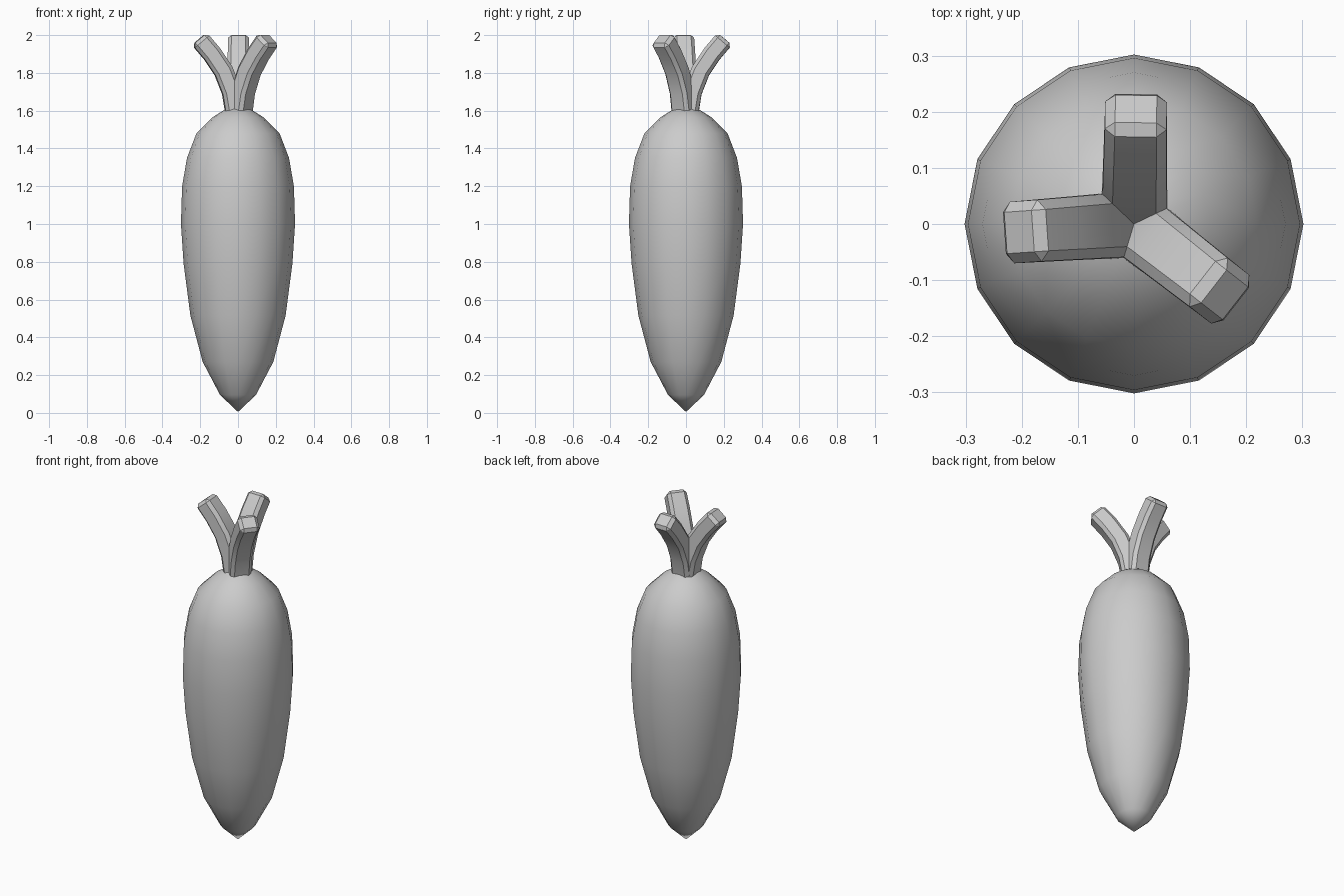
import bpy
import bmesh
from math import cos, sin, pi, radians
from mathutils import Vector, Matrix

default = bpy.data.objects.get("Cube")
if default:
    bpy.data.objects.remove(default, do_unlink=True)

# One plain grey colour for everything
grey = bpy.data.materials.new("plain_grey")
grey.use_nodes = True
grey.diffuse_color = (0.6, 0.6, 0.6, 1)
grey.node_tree.nodes["Principled BSDF"].inputs["Base Color"].default_value = (0.6, 0.6, 0.6, 1)


def loft(name, rings, angle):
    """Skin a stack of equal-sized rings, close both ends, smooth below the angle."""
    bm = bmesh.new()
    loops = [[bm.verts.new(p) for p in ring] for ring in rings]
    n = len(loops[0])
    for low, high in zip(loops, loops[1:]):
        for i in range(n):
            j = (i + 1) % n
            bm.faces.new((low[i], low[j], high[j], high[i]))
    bm.faces.new(loops[0][::-1])
    bm.faces.new(loops[-1])
    bmesh.ops.remove_doubles(bm, verts=bm.verts, dist=0.0005)
    bmesh.ops.recalc_face_normals(bm, faces=bm.faces)
    mesh = bpy.data.meshes.new(name)
    bm.to_mesh(mesh)
    bm.free()
    mesh.materials.append(grey)
    obj = bpy.data.objects.new(name, mesh)
    bpy.context.collection.objects.link(obj)
    bpy.ops.object.select_all(action='DESELECT')
    obj.select_set(True)
    bpy.context.view_layer.objects.active = obj
    bpy.ops.object.shade_smooth_by_angle(angle=radians(angle))
    return obj


# Root body: sixteen-sided turned profile of (radius, height)
SIDES = 16
profile = [(0.0001, 0.005), (0.095, 0.095), (0.187, 0.27), (0.252, 0.515),
           (0.288, 0.79), (0.302, 1.0), (0.296, 1.2), (0.27, 1.35),
           (0.22, 1.48), (0.135, 1.565), (0.055, 1.615), (0.0001, 1.62)]
loft("root_body",
     [[Vector((r * cos(2 * pi * i / SIDES), r * sin(2 * pi * i / SIDES), z))
       for i in range(SIDES)] for r, z in profile], 60)


def section(center, tangent, wide, thick, cut):
    """Chamfered rectangle square to the path, which lies in the xz plane."""
    across = Vector((0, 1, 0))
    out = across.cross(tangent)
    w, t = wide / 2, thick / 2
    corners = []
    for sx, sy in ((1, 1), (-1, 1), (-1, -1), (1, -1)):
        pair = [(sx * t, sy * (w - cut)), (sx * (t - cut), sy * w)]
        corners += pair if sx * sy > 0 else pair[::-1]
    return [center + out * a + across * b for a, b in corners]


# Stems: chamfered bars curving outward from the crown
path = [Vector((r, 0, z)) for r, z in
        ((0.018, 1.605), (0.034, 1.70), (0.077, 1.81), (0.137, 1.90), (0.205, 1.98))]
CUT = 0.018
for name, turn in (("back_stem", 89), ("right_stem", 184), ("left_front_stem", -38)):
    rings = []
    for i, p in enumerate(path):
        tangent = (path[min(i + 1, len(path) - 1)] - path[max(i - 1, 0)]).normalized()
        end = i == len(path) - 1
        wide = 0.118 - 0.002 * i
        rings.append(section(p - tangent * CUT if end else p, tangent, wide, 0.1, CUT))
        if end:
            # Bevelled tip
            rings.append(section(p, tangent, wide - 2 * CUT, 0.1 - 2 * CUT, 0.0001))
    spin = Matrix.Rotation(radians(turn), 3, 'Z')
    loft(name, [[spin @ p for p in ring] for ring in rings], 30)
